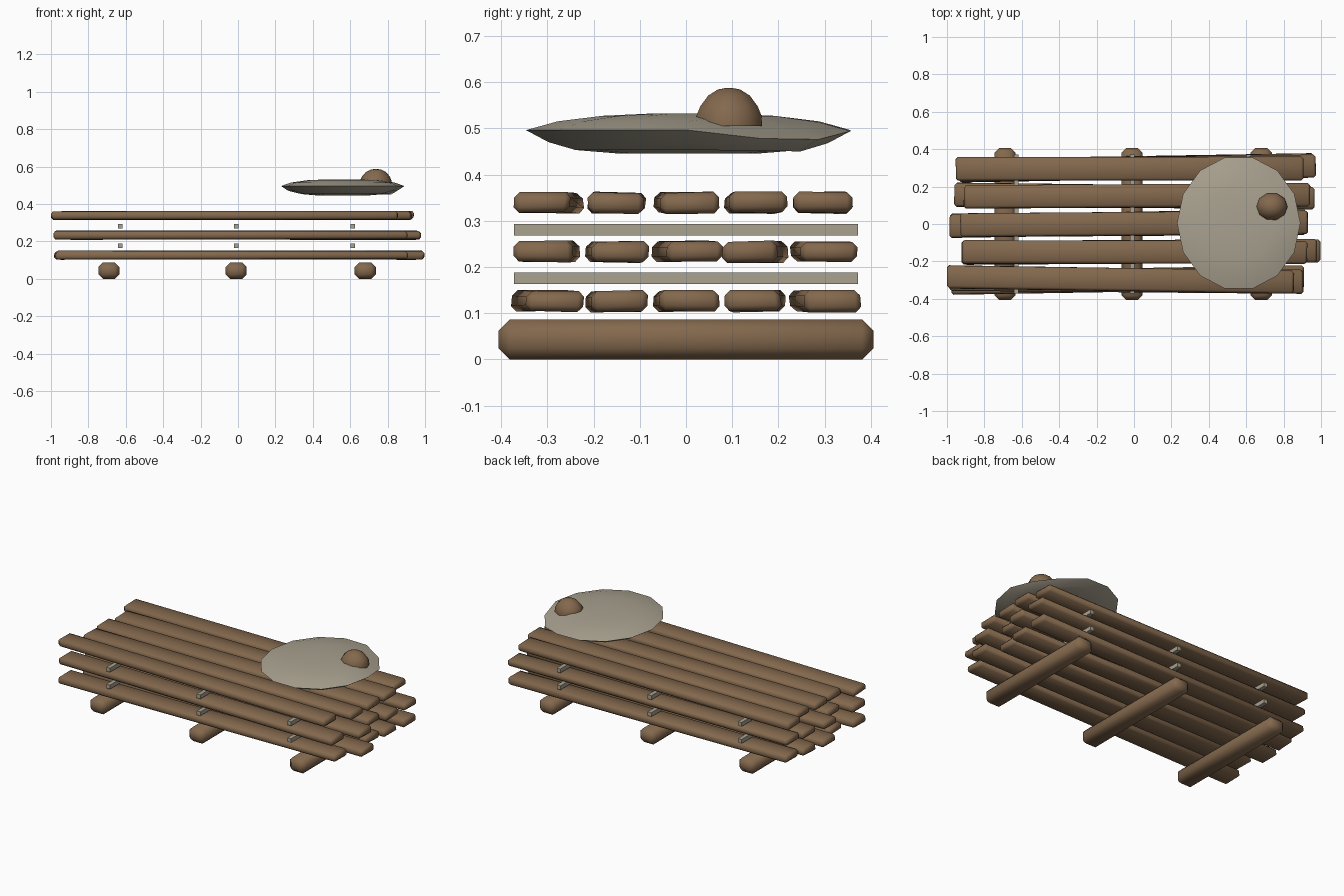
import bpy, bmesh, math, random
from mathutils import Vector

random.seed(4)
cube = bpy.data.objects.get("Cube")
if cube:
    bpy.data.objects.remove(cube, do_unlink=True)


def make_material(name, rgb):
    m = bpy.data.materials.new(name)
    m.use_nodes = True
    m.diffuse_color = (*rgb, 1)
    m.node_tree.nodes["Principled BSDF"].inputs["Base Color"].default_value = (*rgb, 1)
    return m


WOOD = make_material("brown wood", (0.23, 0.14, 0.075))
PALE = make_material("pale grey beige", (0.40, 0.36, 0.28))


def finish(name, bm, mat, angle):
    """Turn a bmesh into a shaded object."""
    bmesh.ops.recalc_face_normals(bm, faces=bm.faces)
    mesh = bpy.data.meshes.new(name)
    bm.to_mesh(mesh)
    bm.free()
    mesh.materials.append(mat)
    obj = bpy.data.objects.new(name, mesh)
    bpy.context.collection.objects.link(obj)
    bpy.ops.object.select_all(action="DESELECT")
    obj.select_set(True)
    bpy.context.view_layer.objects.active = obj
    bpy.ops.object.shade_smooth_by_angle(angle=math.radians(angle))
    return obj


def block(name, centre, size, mat, bevel=0.0, shift=0.0, wobble=0.0):
    """Chamfered box; shift skews its far end sideways, wobble roughens corners."""
    bm = bmesh.new()
    bmesh.ops.create_cube(bm, size=1)
    for v in bm.verts:
        skew = v.co.x * shift
        v.co = Vector(centre) + Vector([a * b for a, b in zip(v.co, size)])
        v.co.y += skew + random.uniform(-wobble, wobble)
        v.co.z += random.uniform(-wobble, wobble) * 0.6
        v.co.x += random.uniform(-wobble, wobble)
    if bevel:
        bmesh.ops.bevel(bm, geom=bm.edges[:], offset=bevel, segments=1,
                        profile=0.5, affect="EDGES", clamp_overlap=True)
    return finish(name, bm, mat, 60)


# Ground beams
for side, x in (("right", -0.69), ("middle", -0.01), ("left", 0.68)):
    block("ground_beam_" + side, (x, 0, 0.0435), (0.113, 0.81, 0.087), WOOD, 0.024)

# Planks: x start, x end, y centre, sideways skew, for each layer
LAYERS = {
    0.126: [(-0.975, 0.91, -0.30, 0.03), (-0.92, 0.995, -0.148, 0.01),
            (-0.98, 0.92, 0, 0.015), (-0.96, 0.95, 0.148, -0.01),
            (-0.93, 0.96, 0.30, 0.03)],
    0.233: [(-0.985, 0.905, -0.30, -0.015), (-0.91, 0.98, -0.149, 0.01),
            (-0.985, 0.92, 0.003, 0.03), (-0.96, 0.965, 0.148, -0.02),
            (-0.94, 0.97, 0.298, 0.02)],
    0.339: [(-1.0, 0.855, -0.298, -0.03), (-0.92, 0.925, -0.15, 0),
            (-0.93, 0.93, 0, 0.015), (-0.91, 0.94, 0.149, 0.01),
            (-0.955, 0.905, 0.296, 0)],
}
for level, (z, planks) in enumerate(LAYERS.items(), 1):
    for row, (x0, x1, y, skew) in enumerate(planks, 1):
        block(f"plank_layer{level}_row{row}", ((x0 + x1) / 2, y, z),
              (x1 - x0, 0.124, 0.045), WOOD, 0.012, skew, 0.004)

# Spacer strips between the layers
for level, z in enumerate((0.176, 0.281), 1):
    for side, x in (("right", -0.63), ("middle", -0.01), ("left", 0.613)):
        block(f"spacer_{level}_{side}", (x, 0, z), (0.025, 0.745, 0.025), PALE)


def rings(name, centre, profile, sides, mat, angle, warp=None):
    """Loft elliptical rings (x radius, y radius, z) and cap both ends."""
    bm = bmesh.new()
    loops = []
    for rx, ry, z in profile:
        loop = []
        for i in range(sides):
            a = math.tau * i / sides
            p = Vector((centre[0] + rx * math.cos(a), centre[1] + ry * math.sin(a), z))
            if warp:
                warp(p, a, rx)
            loop.append(bm.verts.new(p))
        loops.append(loop)
    for low, high in zip(loops, loops[1:]):
        for i in range(sides):
            j = (i + 1) % sides
            bm.faces.new((low[i], low[j], high[j], high[i]))
    bm.faces.new(loops[0])
    bm.faces.new(loops[-1])
    return finish(name, bm, mat, angle)


def dip_rim(p, a, r):
    """Sag the rim towards the back left corner."""
    if r > 0.25:
        p.z -= 0.028 * max(0, 1 - abs(a - math.radians(40)) / 0.7)


# Flat lens-shaped slab and the domed knob on it
rings("lens_slab", (0.56, 0.005),
      [(0.13, 0.15, 0.445), (0.22, 0.25, 0.453), (0.29, 0.31, 0.470),
       (0.33, 0.36, 0.496), (0.275, 0.29, 0.515), (0.19, 0.19, 0.527),
       (0.08, 0.08, 0.532)], 14, PALE, 40, dip_rim)
rings("domed_knob", (0.737, 0.093),
      [(0.084, 0.075, 0.505), (0.083, 0.074, 0.527), (0.074, 0.065, 0.548),
       (0.053, 0.047, 0.571), (0.028, 0.025, 0.584), (0.008, 0.008, 0.587)],
      10, WOOD, 45)
